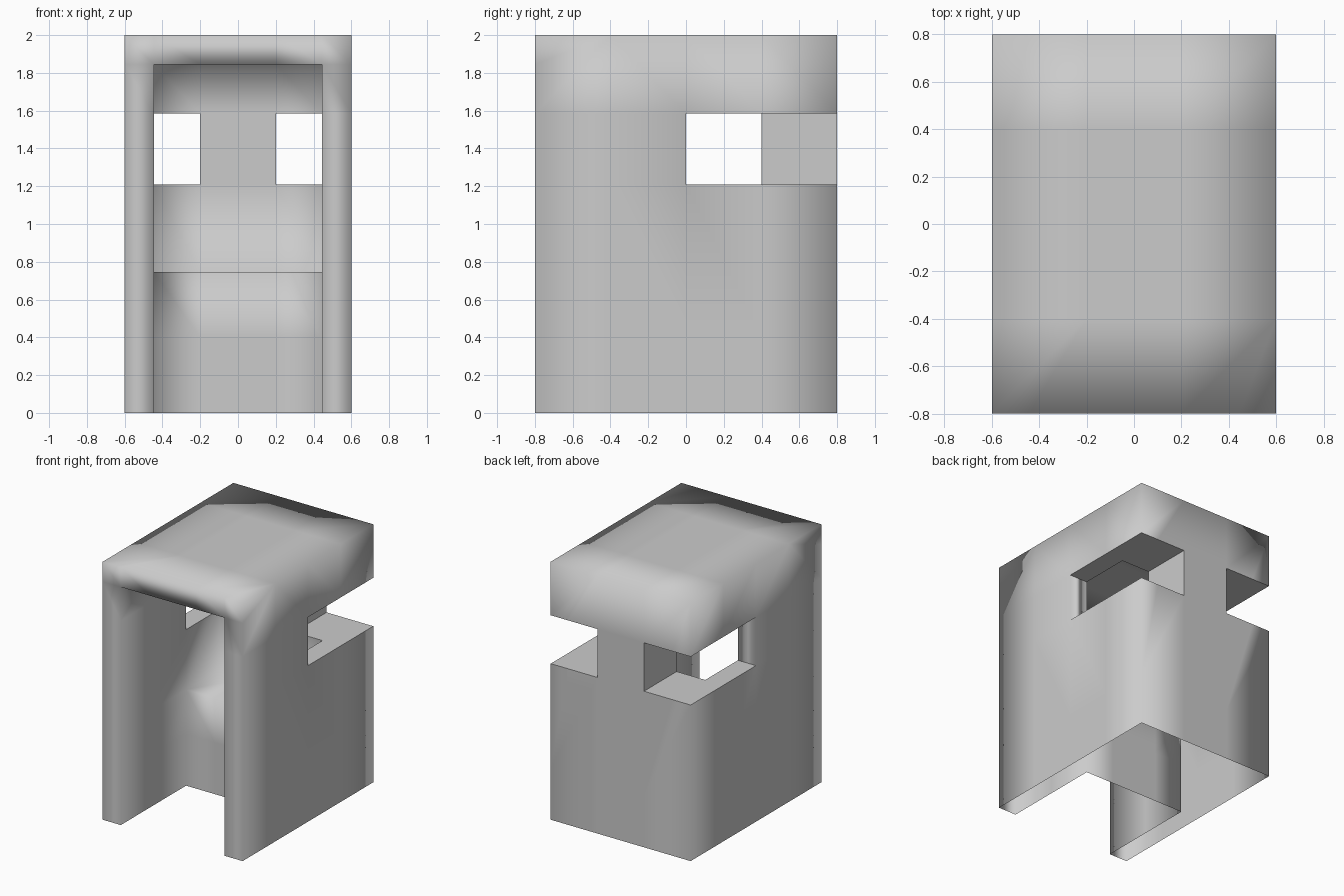
import bpy, bmesh
from mathutils import Vector

if "Cube" in bpy.data.objects:
    bpy.data.objects.remove(bpy.data.objects["Cube"])

# Grid planes that divide the booth
XS = [-0.6, -0.445, -0.2, 0.2, 0.445, 0.6]
YS = [-0.8, -0.4, 0.0, 0.4, 0.8]
ZS = [0.0, 0.4, 0.745, 1.21, 1.585, 1.845, 2.0]
SIZE = (len(XS) - 1, len(YS) - 1, len(ZS) - 1)


def solid(cell):
    """True where the booth has material."""
    if any(c < 0 or c >= n for c, n in zip(cell, SIZE)):
        return False
    x, y, z = [(p[c] + p[c + 1]) / 2 for p, c in zip((XS, YS, ZS), cell)]
    # doorway and interior, with a bench at the back
    if abs(x) < 0.445 and z < 1.845 and (y < 0 or (y < 0.4 and z > 0.745)):
        return False
    # corner windows, leaving a central back pillar
    if 1.21 < z < 1.585 and y > 0 and not (abs(x) < 0.2 and y > 0.4):
        return False
    return True


bm = bmesh.new()
verts = {}


def vert(key):
    if key not in verts:
        verts[key] = bm.verts.new((XS[key[0]], YS[key[1]], ZS[key[2]]))
    return verts[key]


# Skin between material and air; the underside stays open
for i in range(SIZE[0]):
    for j in range(SIZE[1]):
        for k in range(SIZE[2]):
            cell = (i, j, k)
            if not solid(cell):
                continue
            for axis in range(3):
                for side in (0, 1):
                    nb = list(cell)
                    nb[axis] += 2 * side - 1
                    if solid(nb) or nb[2] < 0:
                        continue
                    u, v = (axis + 1) % 3, (axis + 2) % 3
                    ring = []
                    for du, dv in ((0, 0), (1, 0), (1, 1), (0, 1)):
                        key = list(cell)
                        key[axis] += side
                        key[u] += du
                        key[v] += dv
                        ring.append(vert(tuple(key)))
                    bm.faces.new(ring if side else ring[::-1])
bm.normal_update()


def spare(e):
    """Interior grid line crossing a plain outer wall or the roof."""
    if len(e.link_faces) != 2:
        return False
    n = e.link_faces[0].normal
    if n.dot(e.link_faces[1].normal) < 0.99:
        return False
    a, b = (v.co for v in e.verts)
    outer = (n.z > 0.9 and a.z > 1.99) or (n.y > 0.9 and a.y > 0.79) \
        or (abs(n.x) > 0.9 and abs(a.x) > 0.59)

    def on(axis, value):
        return all(abs(abs(p[axis]) - value) < 1e-4 for p in (a, b))
    return outer and (on(0, 0.445) or on(2, 1.845) or on(2, 0.745))


bmesh.ops.dissolve_edges(bm, edges=[e for e in bm.edges if spare(e)],
                         use_verts=True)
bm.normal_update()

# Soft shading on the walls, flat window reveals and pillar
for f in bm.faces:
    c = f.calc_center_median()
    f.smooth = not (c.y > 0 and 1.2 < c.z < 1.6 and
                    (abs(f.normal.z) > 0.9 or abs(c.x) < 0.21))

mesh = bpy.data.meshes.new("booth")
bm.to_mesh(mesh)
bm.free()
booth = bpy.data.objects.new("booth", mesh)
bpy.context.collection.objects.link(booth)
